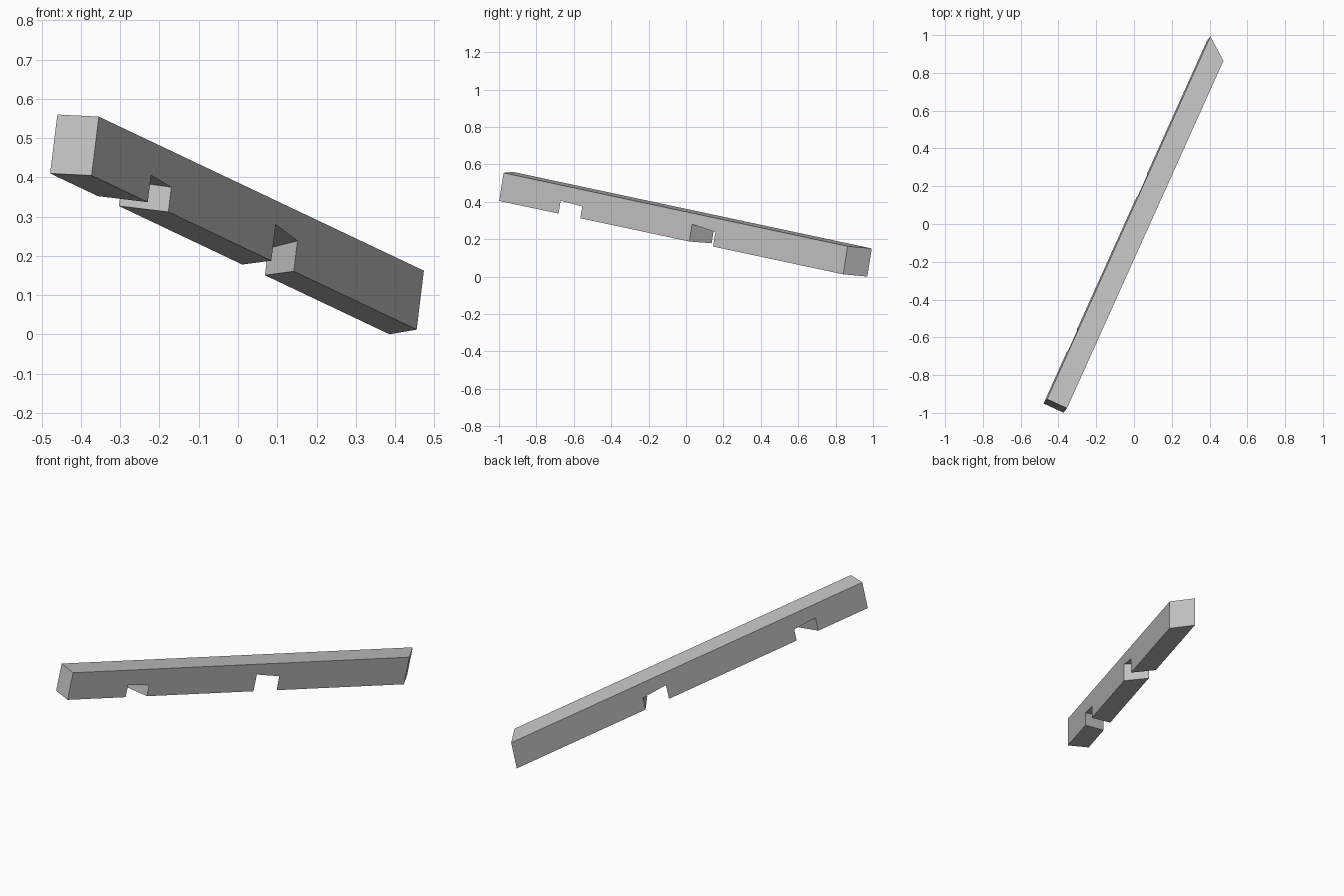
import bpy
import bmesh
from mathutils import Vector

if "Cube" in bpy.data.objects:
    bpy.data.objects.remove(bpy.data.objects["Cube"], do_unlink=True)

# Axes of the sloping beam: along its length, up its depth, across to its left
along = Vector((0.403, 0.895, -0.191)).normalized()
up = Vector((0.122, 0.158, 0.98))
up = (up - along * up.dot(along)).normalized()
across = up.cross(along)
corner = Vector((-0.373, -0.999, 0.405))
WIDTH, DEPTH = 0.1165, 0.153


def side_profile(length, notches):
    """Side outline; each notch is (start, end, start depth, end depth)."""
    points = [(0, DEPTH), (0, 0)]
    for start, end, d0, d1 in notches:
        points += [(start, 0), (start, d0), (end, d1), (end, 0)]
    return points + [(length, 0), (length, DEPTH)]


# Skewed notches and a mitred far end make the two sides differ
right = side_profile(2.055, [(0.355, 0.485, 0.070, 0.064),
                             (1.136, 1.278, 0.094, 0.079)])
left = side_profile(2.145, [(0.303, 0.435, 0.077, 0.067),
                            (1.215, 1.358, 0.082, 0.070)])

bm = bmesh.new()


def add_side(profile, offset):
    return [bm.verts.new(corner + along * t + up * h + across * offset)
            for t, h in profile]


a, b = add_side(right, 0), add_side(left, WIDTH)
bm.faces.new(a)
bm.faces.new(b[::-1])
for i in range(len(a)):
    j = (i + 1) % len(a)
    bm.faces.new((a[j], a[i], b[i], b[j]))
bmesh.ops.recalc_face_normals(bm, faces=bm.faces)

mesh = bpy.data.meshes.new("notched_rafter")
bm.to_mesh(mesh)
bm.free()
rafter = bpy.data.objects.new("notched_rafter", mesh)
bpy.context.collection.objects.link(rafter)

# Plain grey finish
grey = bpy.data.materials.new("light_grey")
grey.use_nodes = True
colour = (0.55, 0.55, 0.55, 1)
grey.diffuse_color = colour
grey.node_tree.nodes["Principled BSDF"].inputs["Base Color"].default_value = colour
mesh.materials.append(grey)
